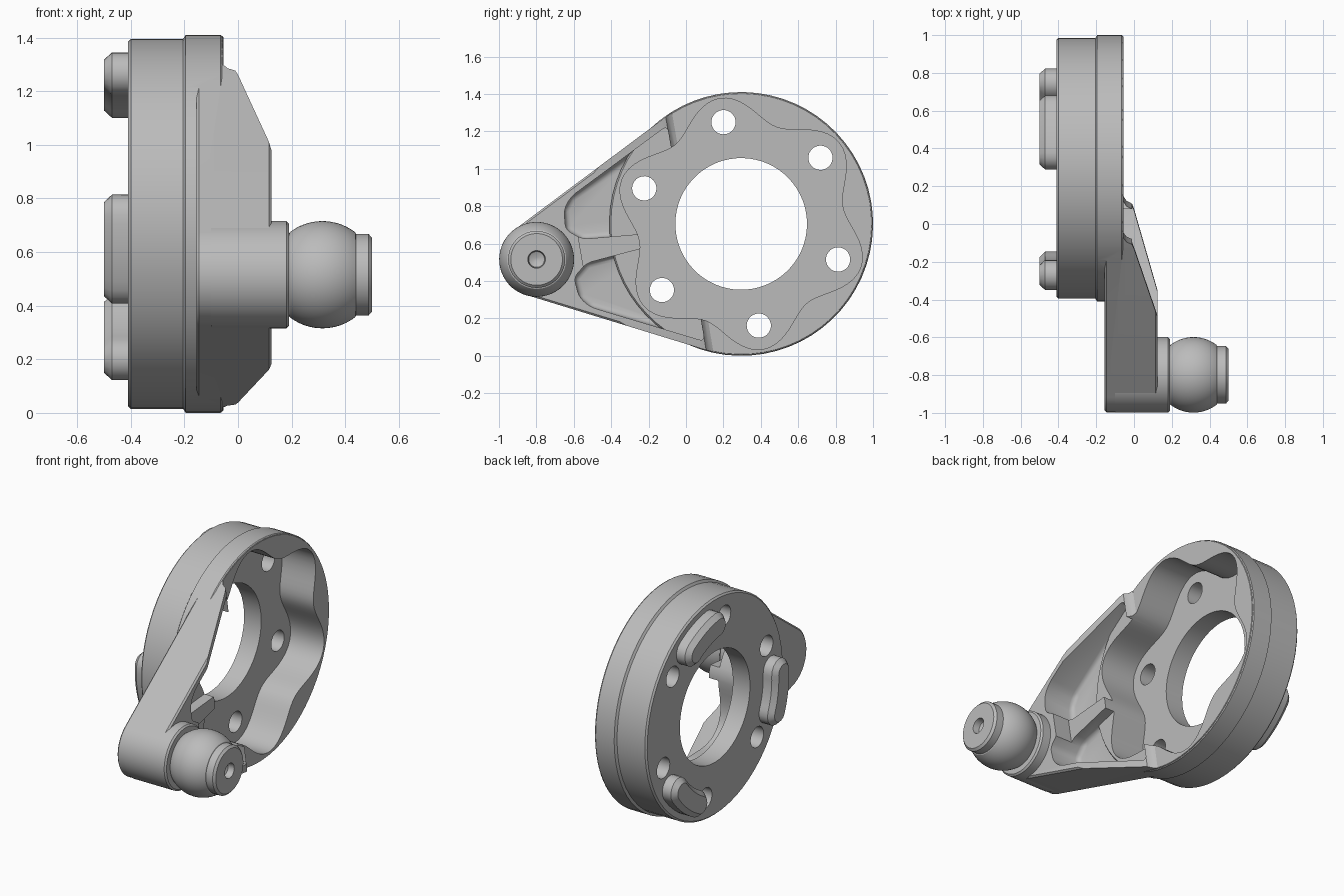
import bpy, bmesh
from math import sin, cos, pi, radians, sqrt, asin

cube = bpy.data.objects.get("Cube")
if cube:
    bpy.data.objects.remove(cube)

steel = bpy.data.materials.new("satin_grey_metal")
steel.use_nodes = True
GREY = (0.5, 0.5, 0.5, 1)
steel.diffuse_color = GREY
steel.node_tree.nodes["Principled BSDF"].inputs["Base Color"].default_value = GREY

# Local frame: u runs from the ball stud to the ring centre, v across, x is depth
CY, CZ, TILT = 0.295, 0.705, radians(9.84)
R_RING, R_BOSS, REACH = 0.70, 0.198, 1.11


def place(u, v, x):
    return (x, CY + u * cos(TILT) - v * sin(TILT), CZ + u * sin(TILT) + v * cos(TILT))


def solid(name, rings):
    """Skin a stack of equal-length rings of (u, v, x) points and cap both ends."""
    bm = bmesh.new()
    rows = [[bm.verts.new(place(*p)) for p in ring] for ring in rings]
    n = len(rows[0])
    for a, b in zip(rows, rows[1:]):
        for i in range(n):
            j = (i + 1) % n
            bm.faces.new((a[i], a[j], b[j], b[i]))
    bm.faces.new(rows[0][::-1])
    bm.faces.new(rows[-1])
    bmesh.ops.recalc_face_normals(bm, faces=bm.faces)
    mesh = bpy.data.meshes.new(name)
    bm.to_mesh(mesh)
    bm.free()
    mesh.materials.append(steel)
    obj = bpy.data.objects.new(name, mesh)
    bpy.context.collection.objects.link(obj)
    return obj


def prism(name, outline, x0, x1):
    return solid(name, [[(u, v, x) for u, v in outline] for x in (x0, x1)])


def arc(u, v, r, a0, a1, n):
    return [(u + r * cos(a0 + (a1 - a0) * i / n), v + r * sin(a0 + (a1 - a0) * i / n))
            for i in range(n + 1)]


def circle(u, v, r, n=64):
    return arc(u, v, r, 0, 2 * pi, n)[:-1]


def lathe(name, u, profile):
    return solid(name, [[(a, b, x) for a, b in circle(u, 0, r)] for x, r in profile])


def bake(obj):
    bpy.context.view_layer.update()
    deps = bpy.context.evaluated_depsgraph_get()
    mesh = bpy.data.meshes.new_from_object(obj.evaluated_get(deps))
    obj.modifiers.clear()
    obj.data = mesh


def bevel(obj, width, segments, angle=50):
    mod = obj.modifiers.new("bevel", 'BEVEL')
    mod.width, mod.segments = width, segments
    mod.limit_method, mod.angle_limit = 'ANGLE', radians(angle)
    bake(obj)


def combine(obj, tool, operation='DIFFERENCE'):
    mod = obj.modifiers.new("boolean", 'BOOLEAN')
    mod.operation, mod.solver, mod.object = operation, 'EXACT', tool
    bake(obj)
    bpy.data.objects.remove(tool)


# Tapered arm: hull around the ring and the boss
beta = asin((R_RING - R_BOSS) / REACH)
side = pi / 2 + beta
hull = (arc(0, 0, R_RING, -side, side, 56)
        + arc(-REACH, 0, R_BOSS, side, 2 * pi - side, 28))
body = prism("bracket_body", hull, -0.155, 0.125)
bevel(body, 0.01, 1)

# Sloping top of the side walls, dropping to the ring rim
slope = [(-0.735, 0.127), (-0.324, 0.0), (-0.30, -0.01), (-0.285, -0.04), (-0.26, -0.057),
         (1, -0.057), (1, 0.4), (-0.735, 0.4)]
combine(body, solid("slope_cutter", [[(u, v, x) for u, x in slope] for v in (-1, 1)]))

# Arm pockets either side of a lower central rib
pocket = [(-0.93, 0.13), (-0.92, 0.24), (-0.87, 0.30), (-0.30, 0.585),
          (-0.30, 0.40), (-0.5, 0.035), (-0.85, 0.065)]
for s in (1, -1):
    cutter = prism("arm_pocket_cutter", [(u, s * v) for u, v in pocket], -0.085, 0.3)
    bevel(cutter, 0.03, 3, 20)
    combine(body, cutter)
rib_top = [(-0.87, -0.1), (-0.4, -0.1), (-0.4, 0.1), (-0.87, 0.1)]
combine(body, prism("rib_cutter", rib_top, 0.01, 0.3))

# Round ring with a stepped collar
ring = lathe("ring", 0, [(-0.41, 0.68), (-0.40, 0.69), (-0.205, 0.69), (-0.195, 0.705),
                         (-0.065, 0.705), (-0.055, 0.697)])
combine(body, ring, 'UNION')

# Six-lobed recess following the bolt circle
steps = 120
lobes = []
for i in range(steps):
    a = 2 * pi * i / steps
    r = 0.615 - 0.065 * cos(6 * a)
    lobes.append((r * cos(a), r * sin(a)))
recess = prism("recess_cutter", lobes, -0.29, 0.4)
combine(body, recess)

# Centre bore and bolt holes
combine(body, prism("bore_cutter", circle(0, 0, 0.352), -0.6, 0))
for k in range(6):
    a = radians(30 + 60 * k)
    combine(body, prism("bolt_cutter", circle(0.552 * cos(a), 0.552 * sin(a), 0.065, 24), -0.6, 0))

# Boss and ball stud with a small centre hole
BALL_X, BALL_R = 0.315, 0.2
profile = [(-0.1, 0.2), (0.18, 0.2), (0.19, 0.19), (0.191, 0.155)]
for i in range(19):
    a = radians(-50 + 100 * i / 18)
    profile.append((BALL_X + BALL_R * sin(a) * 0.8, BALL_R * sqrt(1 - (sin(a) * 0.8) ** 2)))
profile += [(0.44, 0.152), (0.487, 0.152), (0.5, 0.138), (0.5, 0.047), (0.46, 0.042), (0.445, 0.01)]
stud = lathe("ball_stud", -REACH, profile)


# Three curved locating lugs on the back face
def kidney(angle, half_width):
    mid, span = 0.565, radians(12.8)
    a, b = angle + span, angle - span
    return (arc(0, 0, mid + half_width, b, a, 8)[:-1]
            + arc(mid * cos(a), mid * sin(a), half_width, a, a + pi, 8)[:-1]
            + arc(0, 0, mid - half_width, a, b, 8)[:-1]
            + arc(mid * cos(b), mid * sin(b), half_width, b + pi, b + 2 * pi, 8)[:-1])


lugs = []
for k in range(3):
    levels = [(-0.40, 0.08), (-0.47, 0.08), (-0.5, 0.052)]
    rings = [[(u, v, x) for u, v in kidney(radians(60 + 120 * k), w)] for x, w in levels]
    lugs.append(solid("locating_lug_%d" % (k + 1), rings))

# Smooth shading with crisp edges
bpy.ops.object.select_all(action='DESELECT')
for obj in [body, stud] + lugs:
    obj.select_set(True)
bpy.context.view_layer.objects.active = body
bpy.ops.object.shade_smooth_by_angle(angle=radians(30))
